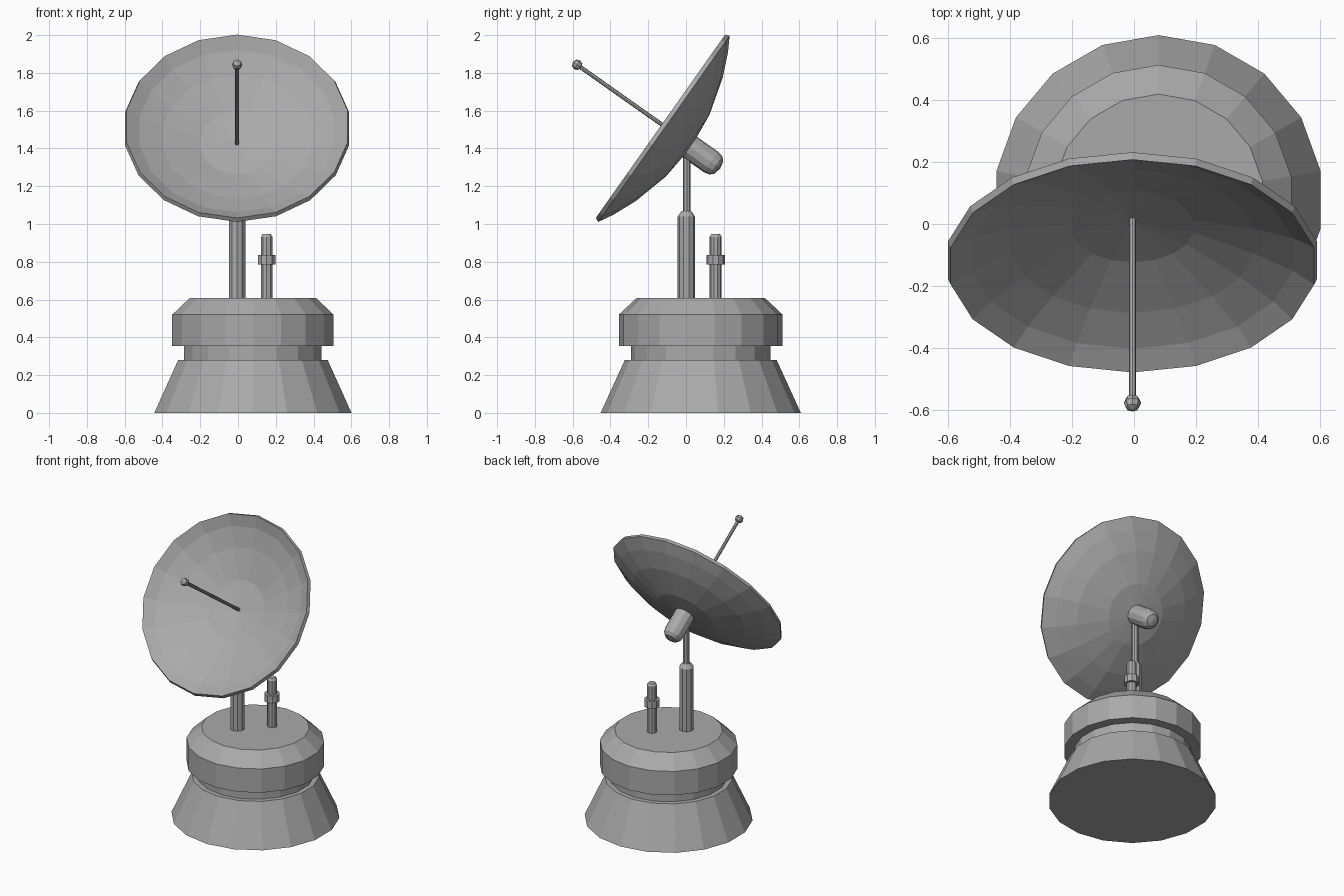
import bpy, bmesh, math
from mathutils import Matrix

if "Cube" in bpy.data.objects:
    bpy.data.objects.remove(bpy.data.objects["Cube"])

metal = bpy.data.materials.new("dark_grey_metal")
metal.diffuse_color = (0.4, 0.4, 0.4, 1)
metal.use_nodes = True
metal.node_tree.nodes["Principled BSDF"].inputs["Base Color"].default_value = metal.diffuse_color


def lathe(name, profile, sides, matrix):
    """Spin (radius, height) points about local z; a vertex lies on local +y."""
    bm = bmesh.new()
    rings = []
    for r, z in profile:
        if r == 0:
            rings.append([bm.verts.new((0, 0, z))])
        else:
            rings.append([bm.verts.new((r * math.sin(2 * math.pi * i / sides),
                                        r * math.cos(2 * math.pi * i / sides), z))
                          for i in range(sides)])
    for a, b in zip(rings, rings[1:]):
        for i in range(sides):
            j = (i + 1) % sides
            if len(a) == 1:
                bm.faces.new((a[0], b[i], b[j]))
            elif len(b) == 1:
                bm.faces.new((a[i], a[j], b[0]))
            else:
                bm.faces.new((a[i], a[j], b[j], b[i]))
    # flat caps on open ends
    for ring in (rings[0], rings[-1]):
        if len(ring) > 1:
            bm.faces.new(ring)
    bmesh.ops.recalc_face_normals(bm, faces=bm.faces)
    mesh = bpy.data.meshes.new(name)
    bm.to_mesh(mesh)
    bm.free()
    mesh.materials.append(metal)
    obj = bpy.data.objects.new(name, mesh)
    obj.matrix_world = matrix
    bpy.context.collection.objects.link(obj)
    return obj


def at(x, y, z=0):
    return Matrix.Translation((x, y, z))


MAST_X = -0.005
tilt = Matrix.Rotation(math.radians(54.8), 4, 'X')
dish_frame = at(MAST_X, -0.128, 1.512) @ tilt     # rim centre, z along the feed
feed_frame = dish_frame @ at(0, 0.012)

# Stepped base: flared foot, recessed neck, bevelled drum
lathe("base", [(0.53, 0), (0.402, 0.28), (0.37, 0.28), (0.37, 0.355),
               (0.434, 0.355), (0.434, 0.52), (0.34, 0.608)], 18, at(0.079, 0.078))

# Mast with a thinner upper section
lathe("mast", [(0.046, 0.6), (0.046, 1.04), (0.026, 1.068)], 10, at(MAST_X, 0.002))
lathe("upper_mast", [(0.021, 1.05), (0.021, 1.375)], 8, at(MAST_X, 0.004))

# Short antenna with a collar
lathe("short_antenna", [(0.032, 0.6), (0.032, 0.785), (0.049, 0.785), (0.049, 0.835),
                        (0.032, 0.835), (0.032, 0.932), (0.023, 0.946)],
      10, at(0.152, 0.157))

# Dish shell: back, rim and bowl
lathe("dish", [(0, -0.187), (0.2, -0.168), (0.4, -0.112), (0.525, -0.058),
               (0.603, -0.014), (0.594, 0.009), (0.525, -0.036),
               (0.4, -0.088), (0.2, -0.147), (0, -0.167)], 18, dish_frame)

# Rounded receiver housing behind the dish
lathe("receiver_housing", [(0.066, -0.17), (0.066, -0.318), (0.059, -0.35),
                           (0.04, -0.37), (0, -0.378)], 12, dish_frame)

# Feed rod and its tip ball
lathe("feed_rod", [(0.011, -0.17), (0.011, 0.55)], 8, feed_frame)
R = 0.028
lathe("feed_tip", [(0, -R), (R * 0.75, -R * 0.66), (R, 0), (R * 0.75, R * 0.66), (0, R)],
      8, feed_frame @ at(0, 0, 0.557))
